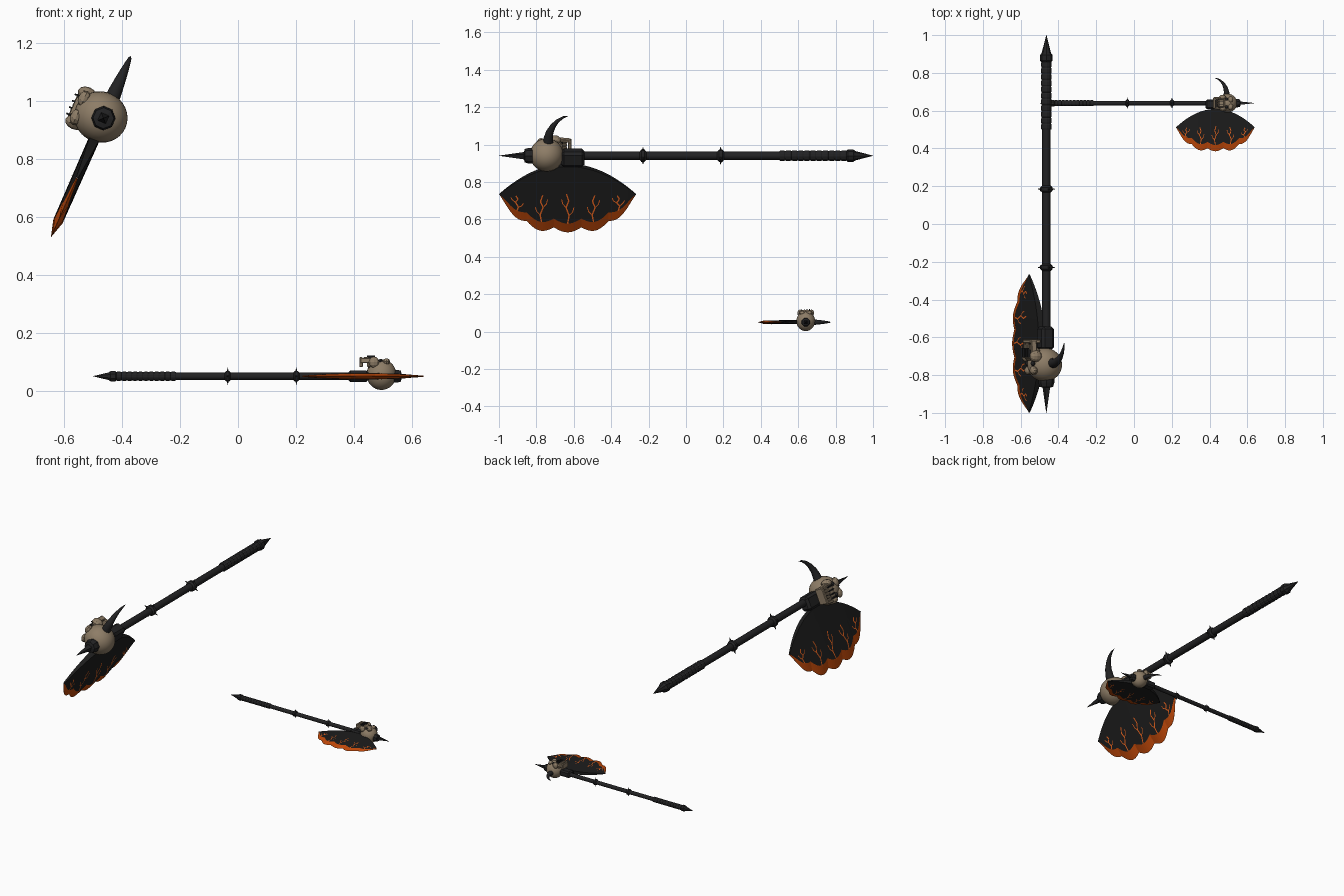
import bpy, bmesh, math
from mathutils import Vector, Matrix

if "Cube" in bpy.data.objects:
    bpy.data.objects.remove(bpy.data.objects["Cube"])


def material(name, rgb):
    m = bpy.data.materials.new(name)
    m.diffuse_color = (*rgb, 1)
    m.use_nodes = True
    m.node_tree.nodes["Principled BSDF"].inputs["Base Color"].default_value = m.diffuse_color
    return m


IRON = material("dark_iron", (0.016, 0.016, 0.017))
BLADE = material("blade_black", (0.012, 0.012, 0.012))
BONE = material("bone", (0.27, 0.205, 0.135))
EMBER = material("ember_edge", (0.56, 0.07, 0.003))
GLOW = material("glowing_crack", (0.88, 0.14, 0.015))


def finish(name, bm, mats, frame, smooth=False):
    bmesh.ops.recalc_face_normals(bm, faces=bm.faces)
    me = bpy.data.meshes.new(name)
    bm.to_mesh(me)
    bm.free()
    for m in mats:
        me.materials.append(m)
    ob = bpy.data.objects.new(name, me)
    ob.matrix_world = frame
    bpy.context.collection.objects.link(ob)
    if smooth:
        bpy.ops.object.select_all(action='DESELECT')
        ob.select_set(True)
        bpy.context.view_layer.objects.active = ob
        bpy.ops.object.shade_smooth_by_angle(angle=math.radians(40))


def tube(bm, pts, radii, n=8):
    """Tapered round sweep along a path, closed at both ends."""
    pts = [Vector(p) for p in pts]
    rings = []
    for i, p in enumerate(pts):
        t = (pts[min(i + 1, len(pts) - 1)] - pts[max(i - 1, 0)]).normalized()
        a = Vector((0, 0, 1)) if abs(t.z) < 0.9 else Vector((1, 0, 0))
        b = t.cross(a).normalized()
        a = b.cross(t)
        rings.append([bm.verts.new(p + radii[i] * (a * math.cos(k) + b * math.sin(k)))
                      for k in (2 * math.pi * (j + 0.5) / n for j in range(n))])
    for r, q in zip(rings, rings[1:]):
        for j in range(n):
            bm.faces.new((r[j], r[(j + 1) % n], q[(j + 1) % n], q[j]))
    bm.faces.new(rings[0])
    bm.faces.new(rings[-1])


def lathe(bm, profile, n=8):
    tube(bm, [(x, 0, 0) for x, r in profile], [r for x, r in profile], n)


def box(bm, c, size, rot=0.0):
    m = Matrix.Translation(c) @ Matrix.Rotation(rot, 4, 'Z') @ Matrix.Diagonal((*size, 1))
    made = bmesh.ops.create_cube(bm, size=1, matrix=m)
    edges = {e for v in made["verts"] for e in v.link_edges}
    bmesh.ops.bevel(bm, geom=list(edges), offset=min(size) * 0.2, segments=1, affect='EDGES')


def ball(bm, c, size, seg=12):
    bmesh.ops.create_uvsphere(bm, u_segments=seg, v_segments=seg * 2 // 3, radius=1,
                              matrix=Matrix.Translation(c) @ Matrix.Diagonal((*size, 1)))


# Blade outline: s runs -1..1 from grip-side tip to front tip
MID, HALF = 0.633, 0.366


def v_top(s):
    return 0.055 + 0.17 * s * s


def v_out(s):
    notch = 1 - abs(math.sin(math.pi * 2.5 * (s + 1)))
    return 0.225 + 0.222 * (1 - abs(s) ** 3.4) - 0.028 * notch * (1 - s ** 8)


def v_in(s):
    return max(v_top(s) + 0.0005, v_out(s) - 0.058 * (1 - s ** 6))


def thick(s, t):
    return (0.019 - 0.002 * t) * (1 - 0.85 * s * s) + 0.0004


def blade(frame):
    bm = bmesh.new()
    cols, rows = 50, 4
    sides = []
    for sign in (1, -1):
        grid = []
        for i in range(cols + 1):
            s = -1 + 2 * i / cols
            x = MID + HALF * s
            col = [bm.verts.new((x, -(v_top(s) + (v_in(s) - v_top(s)) * j / rows),
                                 sign * thick(s, j / rows))) for j in range(rows + 1)]
            col.append(bm.verts.new((x, -v_out(s) - 0.0005, sign * 0.0005)))
            grid.append(col)
        for a, b in zip(grid, grid[1:]):
            for j in range(rows + 1):
                f = bm.faces.new((a[j], b[j], b[j + 1], a[j + 1]))
                f.material_index = 1 if j == rows else 0
        sides.append(grid)
    # close spine and cutting edge
    g, h = sides
    for i in range(cols):
        for j in (0, rows + 1):
            f = bm.faces.new((g[i][j], g[i + 1][j], h[i + 1][j], h[i][j]))
            f.material_index = 1 if j else 0
    finish("axe_blade", bm, [BLADE, EMBER], frame)


def cracks(frame):
    # zigzag glowing veins: (offset along blade, fraction from rim to spine)
    trunk = [(0, 0.0), (0.008, 0.14), (-0.008, 0.28), (0.006, 0.40), (-0.006, 0.52)]
    twigs = [[(-0.008, 0.28), (-0.026, 0.34), (-0.032, 0.42)],
             [(0.008, 0.14), (0.026, 0.19), (0.034, 0.27)]]
    bm = bmesh.new()
    for k, c in enumerate((-0.74, -0.38, 0.0, 0.38, 0.74)):
        flip = 1 if k % 2 else -1
        for path in [trunk] + twigs:
            w = 0.0036 if path is trunk else 0.0025
            for (d0, f0), (d1, f1) in zip(path, path[1:]):
                ends = []
                for d, f in ((d0, f0), (d1, f1)):
                    s = c + flip * d / HALF
                    t = 1 - f
                    ends.append((Vector((MID + HALF * s, -(v_top(s) + (v_in(s) - v_top(s)) * t))), thick(s, t)))
                (p, hp), (q, hq) = ends
                side = (q - p).orthogonal().normalized() * w
                for sign in (1, -1):
                    bm.faces.new([bm.verts.new((*xy, sign * (h + 0.0015))) for xy, h in
                                  ((p + side, hp), (p - side, hp), (q - side, hq), (q + side, hq))])
    finish("blade_cracks", bm, [GLOW], frame)


def axe(frame):
    # Shaft
    bm = bmesh.new()
    lathe(bm, [(-0.88, 0.022), (0.82, 0.022)], 12)
    finish("shaft", bm, [IRON], frame, True)

    # Wrapped grip
    bm = bmesh.new()
    prof = []
    for i in range(11):
        x = -0.86 + i * 0.033
        prof += [(x, 0.0255), (x + 0.006, 0.0285), (x + 0.025, 0.0285), (x + 0.031, 0.0255)]
    lathe(bm, prof, 12)
    finish("grip_wrap", bm, [IRON], frame)

    # Pommel collar and spike
    bm = bmesh.new()
    lathe(bm, [(-0.855, 0.025), (-0.865, 0.033), (-0.895, 0.033), (-0.905, 0.025), (-1.0, 0.0006)], 8)
    finish("pommel_spike", bm, [IRON], frame)

    # Two spiked rings on the shaft
    bm = bmesh.new()
    for x in (-0.185, 0.23):
        lathe(bm, [(x - 0.018, 0.023), (x - 0.009, 0.033), (x + 0.009, 0.033), (x + 0.018, 0.023)], 12)
        for d in ((0, 1, 0), (0, -1, 0), (0, 0, 1), (0, 0, -1)):
            o, d = Vector((x, 0, 0)), Vector(d)
            tube(bm, [o + d * 0.028, o + d * 0.052], [0.007, 0.0005], 6)
    finish("shaft_rings", bm, [IRON], frame)

    # Block that carries the blade
    bm = bmesh.new()
    box(bm, (0.605, -0.012, 0), (0.125, 0.088, 0.07))
    finish("blade_socket", bm, [IRON], frame)

    blade(frame)
    cracks(frame)

    # Skull: cranium, face, cheeks and jaw pointing toward the grip
    bm = bmesh.new()
    ball(bm, (0.745, 0, 0.01), (0.09, 0.088, 0.093), 24)
    finish("cranium", bm, [BONE], frame, True)
    bm = bmesh.new()
    box(bm, (0.69, 0, 0.08), (0.065, 0.085, 0.065))
    box(bm, (0.622, 0, 0.085), (0.02, 0.1, 0.06))
    for sg in (1, -1):
        ball(bm, (0.70, sg * 0.054, 0.085), (0.032, 0.024, 0.034), 10)
        ball(bm, (0.775, sg * 0.034, 0.088), (0.024, 0.03, 0.02), 10)
        box(bm, (0.655, sg * 0.05, 0.095), (0.075, 0.016, 0.03), sg * 0.1)
    for i in range(5):
        y = -0.036 + i * 0.018
        box(bm, (0.652, y, 0.105), (0.03, 0.012, 0.022))
    finish("skull_face_and_jaw", bm, [BONE], frame)

    # Eye sockets, nose hole and dark tooth gaps standing proud of the face
    bm = bmesh.new()
    for sg in (1, -1):
        ball(bm, (0.738, sg * 0.034, 0.09), (0.015, 0.017, 0.014), 10)
    for i in range(4):
        y = -0.036 + i * 0.024
        box(bm, (0.682, y, 0.103), (0.05, 0.006, 0.042))
    finish("sockets_and_tooth_gaps", bm, [IRON], frame)

    # Curved horn opposite the blade
    bm = bmesh.new()
    path = [(0.735, 0.06), (0.737, 0.10), (0.728, 0.14), (0.71, 0.175), (0.685, 0.205), (0.655, 0.225), (0.628, 0.233)]
    tube(bm, [(x, y, 0) for x, y in path], [0.028, 0.025, 0.02, 0.015, 0.01, 0.006, 0.0006], 10)
    finish("horn", bm, [IRON], frame, True)

    # Front collar and spike
    bm = bmesh.new()
    lathe(bm, [(0.80, 0.042), (0.84, 0.042), (0.862, 0.036), (0.866, 0.02)], 8)
    lathe(bm, [(0.86, 0.022), (1.0, 0.0006)], 4)
    finish("front_spike", bm, [IRON], frame)


# Large axe along y, blade leaning down and to the left
tilt = math.radians(23.8)
c, s = math.cos(tilt), math.sin(tilt)
large = Matrix(((0, s, -c, -0.464), (-1, 0, 0, 0), (0, c, s, 0.94), (0, 0, 0, 1)))
axe(large)

# Small axe lying flat along x
axe(Matrix.Translation((0.07, 0.64, 0.05)) @ Matrix.Scale(0.57, 4))
